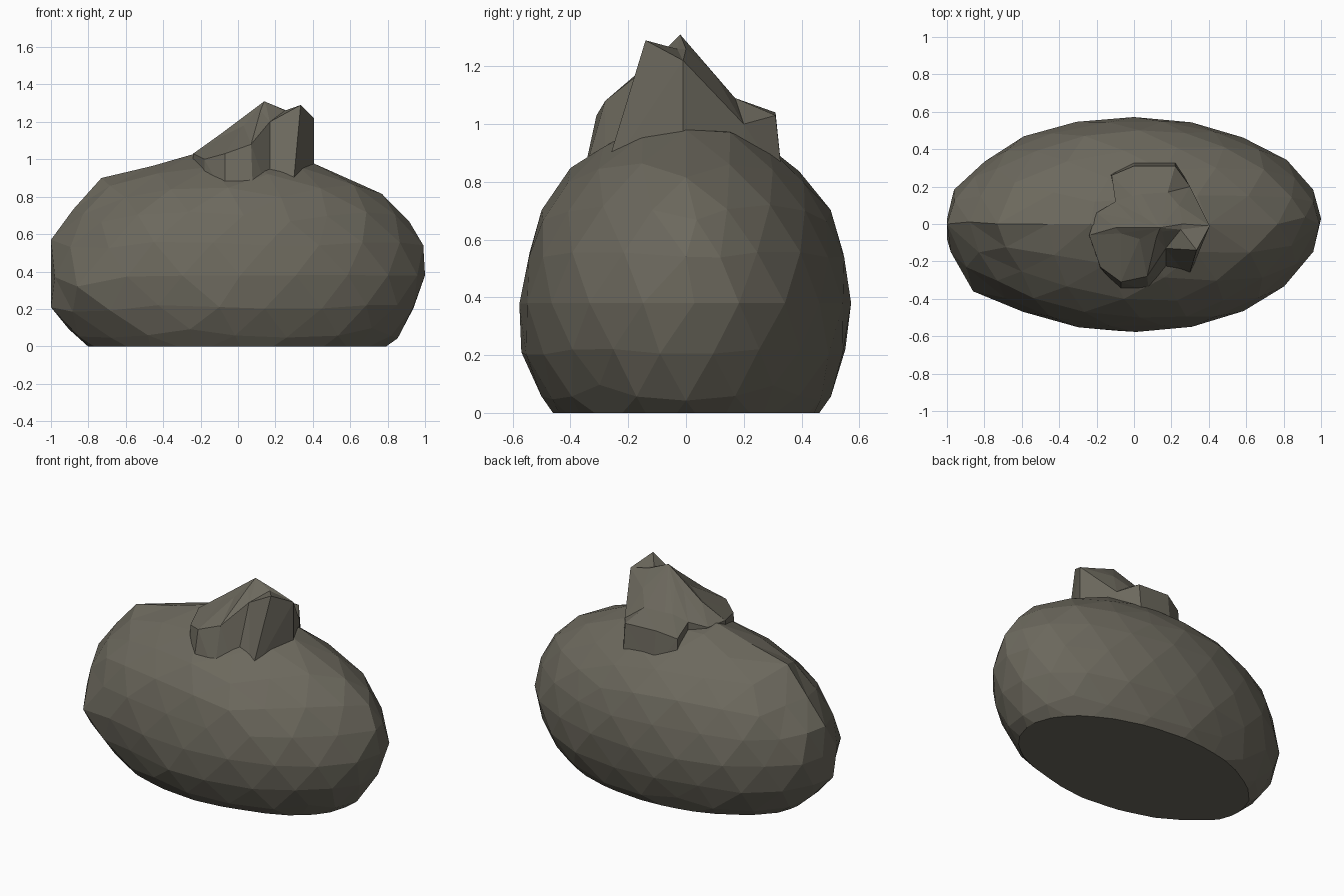
import bpy
import bmesh
import random
from math import exp
from mathutils import Vector

if "Cube" in bpy.data.objects:
    bpy.data.objects.remove(bpy.data.objects["Cube"], do_unlink=True)

random.seed(4)

# Single stone colour
stone = bpy.data.materials.new("grey_brown_stone")
stone.use_nodes = True
stone_colour = (0.15, 0.14, 0.11, 1)
stone.diffuse_color = stone_colour
shader = stone.node_tree.nodes["Principled BSDF"]
shader.inputs["Base Color"].default_value = stone_colour
shader.inputs["Roughness"].default_value = 0.9


def make_object(name, bm):
    """Turn a bmesh into a flat-shaded stone object."""
    bmesh.ops.recalc_face_normals(bm, faces=bm.faces)
    mesh = bpy.data.meshes.new(name)
    bm.to_mesh(mesh)
    bm.free()
    mesh.materials.append(stone)
    obj = bpy.data.objects.new(name, mesh)
    bpy.context.collection.objects.link(obj)
    return obj


def pull(bm, target, reach=0.18):
    """Drag the surface near a target point onto it, fading with distance."""
    target = Vector(target)
    nearest = min(bm.verts, key=lambda v: (v.co - target).length)
    origin = nearest.co.copy()
    shift = target - origin
    for vert in bm.verts:
        distance = (vert.co - origin).length
        vert.co += shift * exp(-(distance / reach) ** 2)


# Large boulder: a stretched faceted ball, dented and cut flat underneath
body = bmesh.new()
bmesh.ops.create_icosphere(body, subdivisions=3, radius=1)
for vert in body.verts:
    wobble = random.uniform(0.985, 1.01)
    vert.co = Vector((vert.co.x, vert.co.y * 0.577, vert.co.z * 0.64)) * wobble
    vert.co.z += 0.38

for corner in [(-0.73, 0, 0.9), (-0.23, 0, 1.03), (-1, 0, 0.57), (-1, -0.08, 0.21),
               (0.99, 0, 0.54), (0.78, 0, 0.81), (-0.86, -0.36, 0.32),
               (-0.1, -0.57, 0.21), (0.4, 0, 0.98)]:
    pull(body, corner)

for vert in body.verts:
    vert.co.x = max(-1, min(1, vert.co.x))
    vert.co.y = max(-0.577, min(0.577, vert.co.y))

cut = bmesh.ops.bisect_plane(body, geom=body.verts[:] + body.edges[:] + body.faces[:],
                             plane_co=(0, 0, 0), plane_no=(0, 0, 1), clear_inner=True)
rim = [item for item in cut["geom_cut"] if isinstance(item, bmesh.types.BMEdge)]
bmesh.ops.contextual_create(body, geom=rim)
make_object("boulder", body)

# Jagged crest: a buried outline, a shoulder ring and a crown closing at the peak
outline = [(-.24, -.07), (-.2, .06), (-.1, .12), (-.13, .27), (0, .335), (.22, .335),
           (.3, .2), (.405, -.01), (.29, -.29), (.17, -.28), (.08, -.36),
           (-.07, -.36), (-.18, -.25)]
shoulder = [(-.24, -.06, 1.03), (-.2, .06, 1.02), (-.1, .12, 1.05), (-.12, .26, 1),
            (0, .31, 1.04), (.22, .31, 1.03), (.3, .2, 1), (.405, -.01, 1.22),
            (.335, -.14, 1.29), (.17, -.13, 1.2), (.07, -.28, 1.08),
            (-.07, -.31, 1.03), (-.18, -.23, 1)]
crown = [(-.1, -.02, 1.13), (0, .02, 1.18), (.05, .04, 1.21), (-.01, .15, 1.09),
         (.04, .16, 1.09), (.18, .17, 1.09), (.24, .1, 1.17), (.26, 0, 1.26),
         (.25, -.03, 1.26), (.15, -.04, 1.29), (.12, -.07, 1.26),
         (.03, -.08, 1.18), (-.07, -.05, 1.13)]
peak = (.14, -.02, 1.31)

crest = bmesh.new()
rings = [[crest.verts.new(point) for point in ring]
         for ring in ([(x, y, 0.8) for x, y in outline], shoulder, crown)]
apex = crest.verts.new(peak)
count = len(outline)
for i in range(count):
    j = (i + 1) % count
    for low, high in zip(rings, rings[1:]):
        crest.faces.new((low[i], low[j], high[j], high[i]))
    crest.faces.new((rings[-1][i], rings[-1][j], apex))
crest.faces.new(list(reversed(rings[0])))
bmesh.ops.triangulate(crest, faces=crest.faces[:])
make_object("crest_stone", crest)
